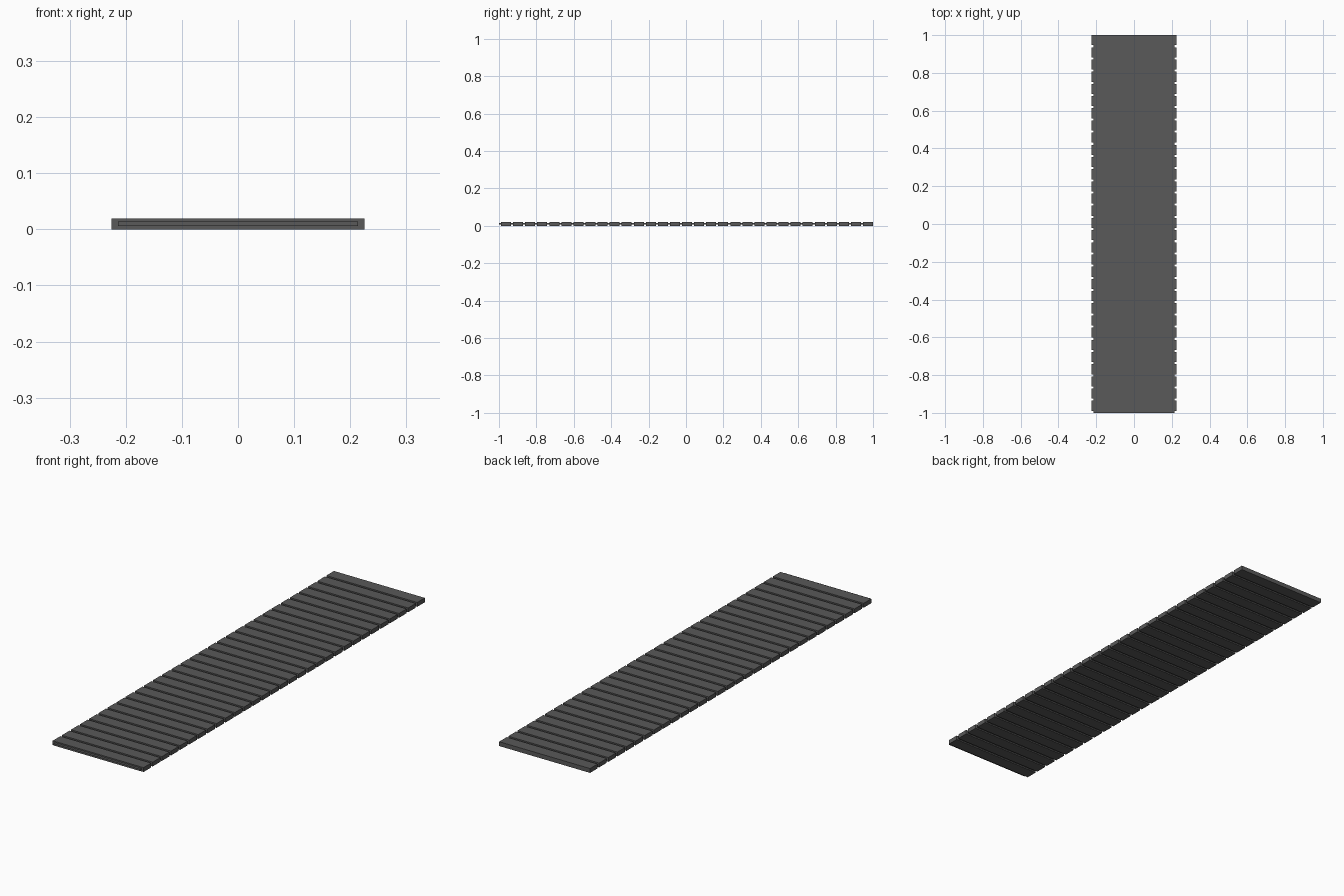
import bpy
import bmesh
from mathutils import Matrix

if "Cube" in bpy.data.objects:
    bpy.data.objects.remove(bpy.data.objects["Cube"], do_unlink=True)

LINKS = 31
PITCH = 2 / LINKS
GAP = 0.011
HEIGHT = 0.0195

# One dark grey material for the whole belt
grey = bpy.data.materials.new("dark grey")
grey.use_nodes = True
colour = (0.1, 0.1, 0.1, 1)
grey.diffuse_color = colour
grey.node_tree.nodes["Principled BSDF"].inputs["Base Color"].default_value = colour


def repeated_box(name, size, y, z):
    """Box centred at x = 0, repeated towards the back once per link."""
    mesh = bpy.data.meshes.new(name)
    bm = bmesh.new()
    bmesh.ops.create_cube(bm, size=1, matrix=Matrix.Diagonal((*size, 1)))
    bm.to_mesh(mesh)
    bm.free()
    mesh.materials.append(grey)
    obj = bpy.data.objects.new(name, mesh)
    obj.location = (0, y, z)
    bpy.context.collection.objects.link(obj)
    array = obj.modifiers.new("links", "ARRAY")
    array.count = LINKS
    array.use_relative_offset = False
    array.use_constant_offset = True
    array.constant_offset_displace = (0, PITCH, 0)
    return obj


# Wide track pads
pad = PITCH - GAP
repeated_box("track_pads", (0.45, pad, HEIGHT), -1 + GAP + pad / 2, HEIGHT / 2)

# Thin hinge tongues in front of each pad
repeated_box("hinge_tongues", (0.428, GAP, 0.008), -1 + GAP / 2, HEIGHT / 2)
